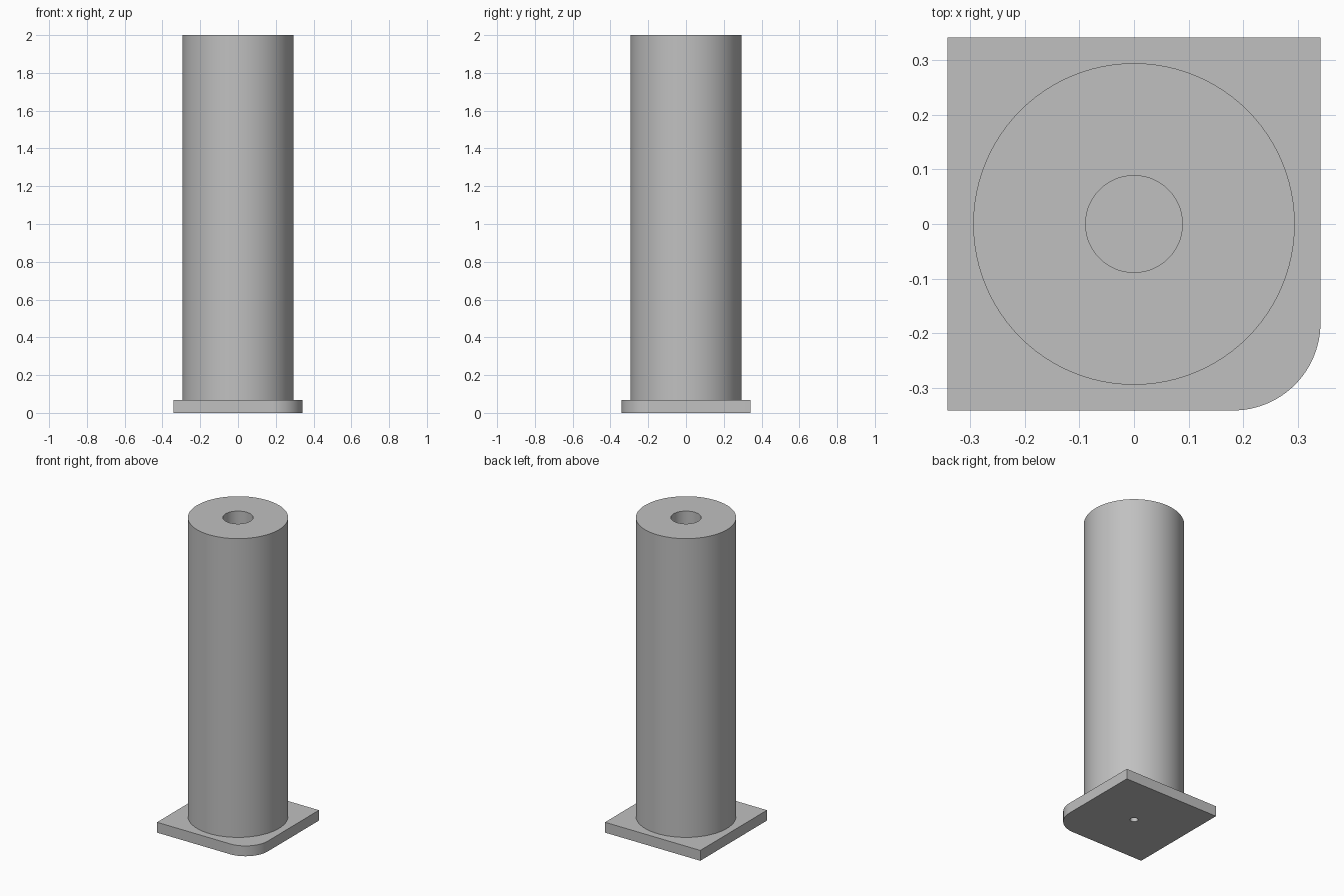
import bpy
import bmesh
import math
from mathutils import Vector

HALF, PLATE_H, CORNER_R = 0.341, 0.067, 0.16
COLUMN_R, BORE_R, HOLE_R = 0.294, 0.0885, 0.023
TOP, BORE_FLOOR = 2.0, 0.2

default_cube = bpy.data.objects.get("Cube")
if default_cube:
    bpy.data.objects.remove(default_cube, do_unlink=True)

grey = bpy.data.materials.new("plain_grey")
grey.use_nodes = True
colour = (0.53, 0.53, 0.53, 1.0)
grey.diffuse_color = colour
grey.node_tree.nodes["Principled BSDF"].inputs["Base Color"].default_value = colour


def finish(bm, name):
    bmesh.ops.recalc_face_normals(bm, faces=bm.faces)
    mesh = bpy.data.meshes.new(name)
    bm.to_mesh(mesh)
    bm.free()
    mesh.materials.append(grey)
    obj = bpy.data.objects.new(name, mesh)
    bpy.context.collection.objects.link(obj)
    bpy.ops.object.select_all(action="DESELECT")
    obj.select_set(True)
    bpy.context.view_layer.objects.active = obj
    bpy.ops.object.shade_smooth_by_angle(angle=math.radians(30))
    return obj


def arc(cx, cy, radius, start, end, steps):
    angles = [math.radians(start + (end - start) * i / steps) for i in range(steps + 1)]
    return [(cx + radius * math.cos(a), cy + radius * math.sin(a)) for a in angles]


def add_loop(bm, points):
    verts = [bm.verts.new((x, y, 0)) for x, y in points]
    return [bm.edges.new((v, verts[(i + 1) % len(verts)])) for i, v in enumerate(verts)]


# Base plate: square with one rounded corner and a small central hole
bm = bmesh.new()
inset = HALF - CORNER_R
outline = [(HALF, HALF), (-HALF, HALF), (-HALF, -HALF)]
outline += arc(inset, -inset, CORNER_R, -90, 0, 24)
edges = add_loop(bm, outline) + add_loop(bm, arc(0, 0, HOLE_R, 0, 360, 32)[:-1])
bmesh.ops.triangle_fill(bm, edges=edges, use_beauty=True, normal=Vector((0, 0, 1)))
result = bmesh.ops.extrude_face_region(bm, geom=bm.faces[:], use_keep_orig=True)
raised = [g for g in result["geom"] if isinstance(g, bmesh.types.BMVert)]
bmesh.ops.translate(bm, verts=raised, vec=(0, 0, PLATE_H))
finish(bm, "base_plate")

# Column: turned profile with a blind bore in the top
bm = bmesh.new()
profile = [(0, BORE_FLOOR), (BORE_R, BORE_FLOOR), (BORE_R, TOP),
           (COLUMN_R, TOP), (COLUMN_R, PLATE_H), (0, PLATE_H)]
verts = [bm.verts.new((r, 0, z)) for r, z in profile]
edges = [bm.edges.new(pair) for pair in zip(verts, verts[1:])]
bmesh.ops.spin(bm, geom=verts + edges, cent=(0, 0, 0), axis=(0, 0, 1),
               angle=math.tau, steps=96, use_merge=False)
bmesh.ops.remove_doubles(bm, verts=bm.verts, dist=0.0001)
finish(bm, "column")
